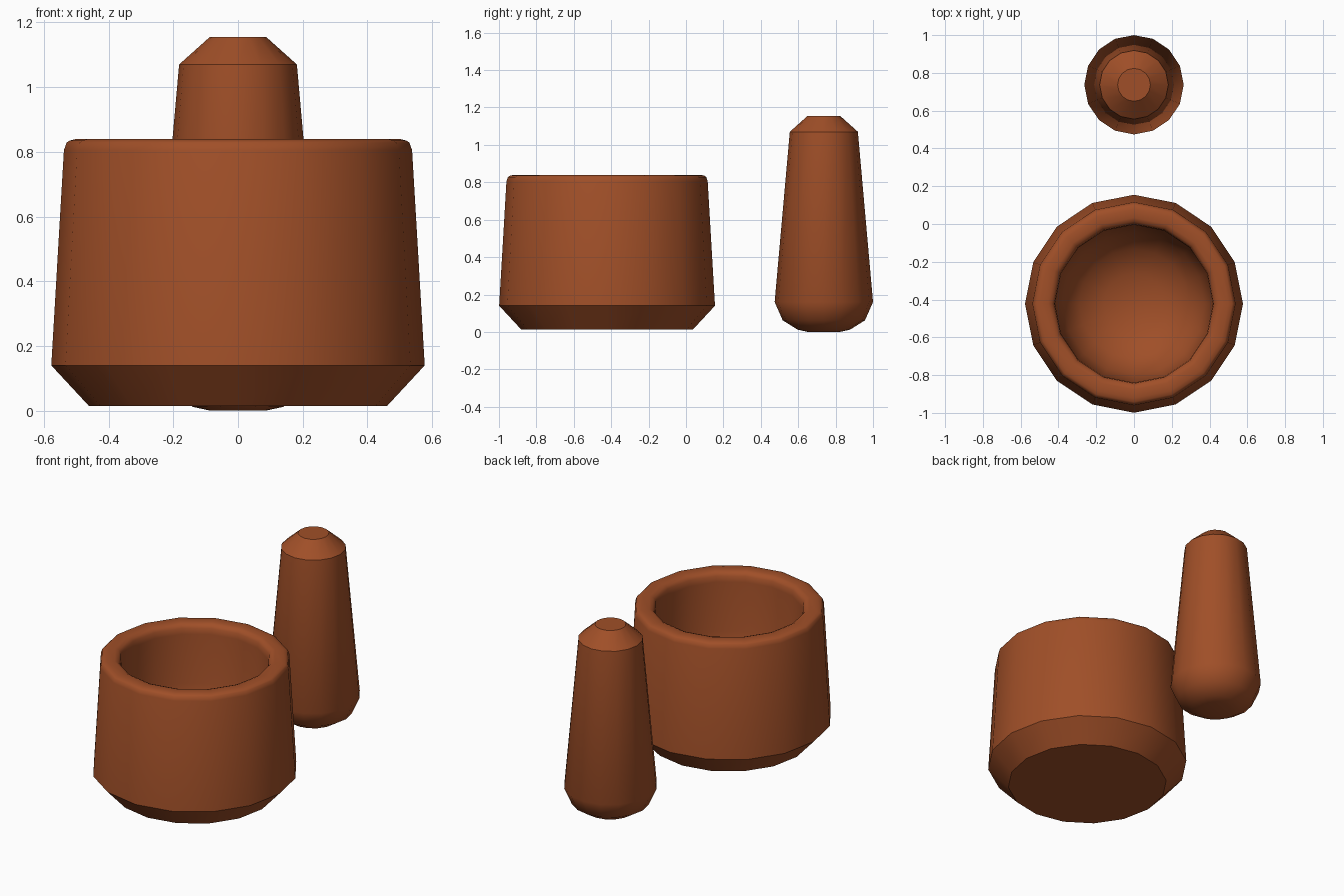
import bpy, math

if "Cube" in bpy.data.objects:
    bpy.data.objects.remove(bpy.data.objects["Cube"])

clay = bpy.data.materials.new("reddish_brown")
clay.diffuse_color = (0.35, 0.078, 0.021, 1)
clay.use_nodes = True
clay.node_tree.nodes["Principled BSDF"].inputs["Base Color"].default_value = clay.diffuse_color


def lathe(name, profile, cy, sides=16):
    """Revolve an (r, z) profile around a vertical axis at y = cy."""
    verts, rings, faces = [], [], []
    for r, z in profile:
        n = 1 if r == 0 else sides
        rings.append([len(verts) + i for i in range(n)])
        for i in range(n):
            a = 2 * math.pi * i / sides
            verts.append((r * math.cos(a), cy + r * math.sin(a), z))
    for a, b in zip(rings, rings[1:]):
        for i in range(sides):
            j = (i + 1) % sides
            if len(b) == 1:
                faces.append((a[i], a[j], b[0]))
            else:
                faces.append((a[i], a[j], b[j], b[i]))
    faces.append(tuple(reversed(rings[0])))
    if len(rings[-1]) > 1:
        faces.append(tuple(rings[-1]))
    me = bpy.data.meshes.new(name)
    me.from_pydata(verts, [], faces)
    me.materials.append(clay)
    ob = bpy.data.objects.new(name, me)
    bpy.context.collection.objects.link(ob)
    bpy.ops.object.select_all(action='DESELECT')
    ob.select_set(True)
    bpy.context.view_layer.objects.active = ob
    bpy.ops.object.shade_smooth_by_angle(angle=math.radians(40))
    return ob


# Mortar: chamfered foot, tapering wall, rounded rim, hollow bowl
lathe("mortar", [(0.46, 0.014), (0.577, 0.14), (0.538, 0.805), (0.53, 0.828),
                 (0.52, 0.835), (0.50, 0.84), (0.455, 0.84), (0.435, 0.832),
                 (0.422, 0.815), (0.418, 0.78), (0.41, 0.48), (0.375, 0.33),
                 (0.29, 0.22), (0.16, 0.16), (0, 0.14)], -0.422)

# Pestle: rounded grinding end, tapering shaft, chamfered top
lathe("pestle", [(0.085, 0.0), (0.14, 0.012), (0.22, 0.062), (0.263, 0.16),
                 (0.182, 1.07), (0.087, 1.155)], 0.737)
